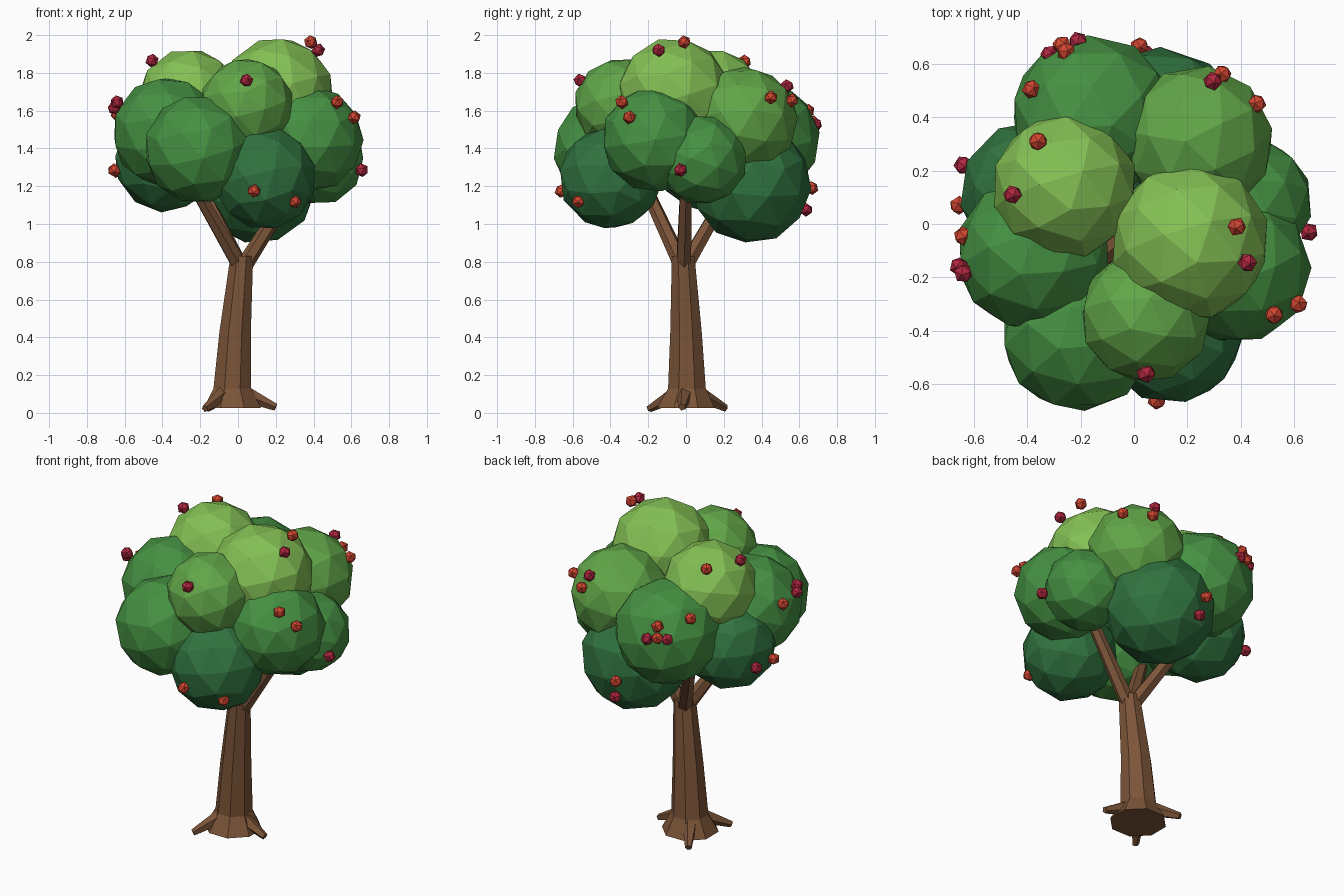
import bpy, bmesh, math, random
from mathutils import Vector, Euler

if "Cube" in bpy.data.objects:
    bpy.data.objects.remove(bpy.data.objects["Cube"])

random.seed(4)


def material(name, rgb):
    m = bpy.data.materials.new(name)
    m.diffuse_color = (*rgb, 1)
    m.use_nodes = True
    m.node_tree.nodes["Principled BSDF"].inputs["Base Color"].default_value = m.diffuse_color
    return m


BARK = material("bark", (0.20, 0.09, 0.04))
GREENS = {
    "dark": material("leaf_dark", (0.03, 0.17, 0.05)),
    "mid": material("leaf_mid", (0.06, 0.28, 0.055)),
    "fresh": material("leaf_fresh", (0.12, 0.38, 0.065)),
    "light": material("leaf_light", (0.23, 0.53, 0.09)),
}
RED = material("fruit_red", (0.64, 0.06, 0.03))
CRIMSON = material("fruit_crimson", (0.43, 0.02, 0.05))


def finish(bm, name, mat):
    bmesh.ops.recalc_face_normals(bm, faces=bm.faces)
    me = bpy.data.meshes.new(name)
    bm.to_mesh(me)
    bm.free()
    me.materials.append(mat)
    ob = bpy.data.objects.new(name, me)
    bpy.context.collection.objects.link(ob)
    return ob


def ball(name, pos, r, subdiv, mat):
    bm = bmesh.new()
    bmesh.ops.create_icosphere(bm, subdivisions=subdiv, radius=r)
    ob = finish(bm, name, mat)
    ob.location = pos
    ob.rotation_euler = Euler((random.uniform(-.3, .3), random.uniform(-.3, .3), random.uniform(0, 6.28)))
    return ob


def loft(name, rings, sides, mat, axis=None):
    """Skin rings of (centre, radius); the rings face along axis (default z)."""
    bm = bmesh.new()
    q = Vector(axis or (0, 0, 1)).to_track_quat('Z', 'Y')
    loops = []
    for c, r in rings:
        loops.append([bm.verts.new(Vector(c) + q @ Vector((
            r * math.cos(2 * math.pi * (i + .5) / sides),
            r * math.sin(2 * math.pi * (i + .5) / sides), 0))) for i in range(sides)])
    for a, b in zip(loops, loops[1:]):
        for i in range(sides):
            j = (i + 1) % sides
            bm.faces.new((a[i], a[j], b[j], b[i]))
    bm.faces.new(loops[0])
    bm.faces.new(loops[-1])
    return finish(bm, name, mat)


def limb(name, start, end, r0, r1, sides):
    axis = Vector(end) - Vector(start)
    return loft(name, [(start, r0), (end, r1)], sides, BARK, axis)


# Leaning trunk with a flared foot
loft("trunk", [((-.03, 0, .025), .165), ((-.03, .005, .13), .108),
               ((-.015, 0, .43), .09), ((.02, -.015, .83), .065)], 8, BARK)

# Three roots and three branches
for i, end in enumerate([(.20, -.02, .03), (-.175, -.195, .022), (-.165, .21, .024)]):
    start = (-.03 + (end[0] + .03) * .3, end[1] * .3, .10)
    limb(f"root_{i + 1}", start, end, .045, .02, 5)
for i, end in enumerate([(.30, 0, 1.2), (-.26, -.24, 1.25), (-.2, .24, 1.2)]):
    limb(f"branch_{i + 1}", (.02, -.013, .76), end, .045, .034, 6)

# Foliage clumps: x, y, z, radius, shade
CLUMPS = [
    (.21, -.065, 1.69, .30, "light"), (-.26, .14, 1.655, .275, "light"),
    (.045, -.345, 1.63, .25, "fresh"), (.24, .31, 1.55, .285, "fresh"),
    (-.21, -.415, 1.395, .29, "mid"), (-.375, -.11, 1.485, .295, "mid"),
    (-.155, .40, 1.45, .31, "mid"), (.385, -.17, 1.45, .28, "mid"),
    (.43, .085, 1.34, .24, "mid"), (-.38, .115, 1.335, .275, "dark"),
    (.14, -.40, 1.245, .275, "dark"), (.10, .345, 1.215, .32, "dark"),
]
for i, (x, y, z, r, shade) in enumerate(CLUMPS):
    ball(f"foliage_{i + 1}", (x, y, z), r, 2, GREENS[shade])

# Small fruit dotted over the crown
REDS = [(.385, -.01, 1.963), (.615, -.30, 1.565), (.525, -.34, 1.645), (.085, -.66, 1.175),
        (.30, -.57, 1.12), (-.36, .31, 1.86), (-.385, .505, 1.63), (.46, .45, 1.67),
        (.33, .56, 1.655), (-.255, .645, 1.60), (-.27, .67, 1.54), (.02, .665, 1.19),
        (-.655, .07, 1.285), (-.64, -.045, 1.58)]
CRIMSONS = [(.425, -.145, 1.92), (.045, -.56, 1.76), (.655, -.03, 1.285), (-.455, .11, 1.865),
            (.295, .535, 1.73), (-.21, .685, 1.525), (-.315, .635, 1.53), (.045, .635, 1.075),
            (-.64, .22, 1.28), (-.655, -.16, 1.615), (-.64, -.185, 1.645)]
for label, spots, mat in (("red", REDS, RED), ("crimson", CRIMSONS, CRIMSON)):
    for i, p in enumerate(spots):
        ball(f"{label}_fruit_{i + 1}", p, .037, 1, mat)
